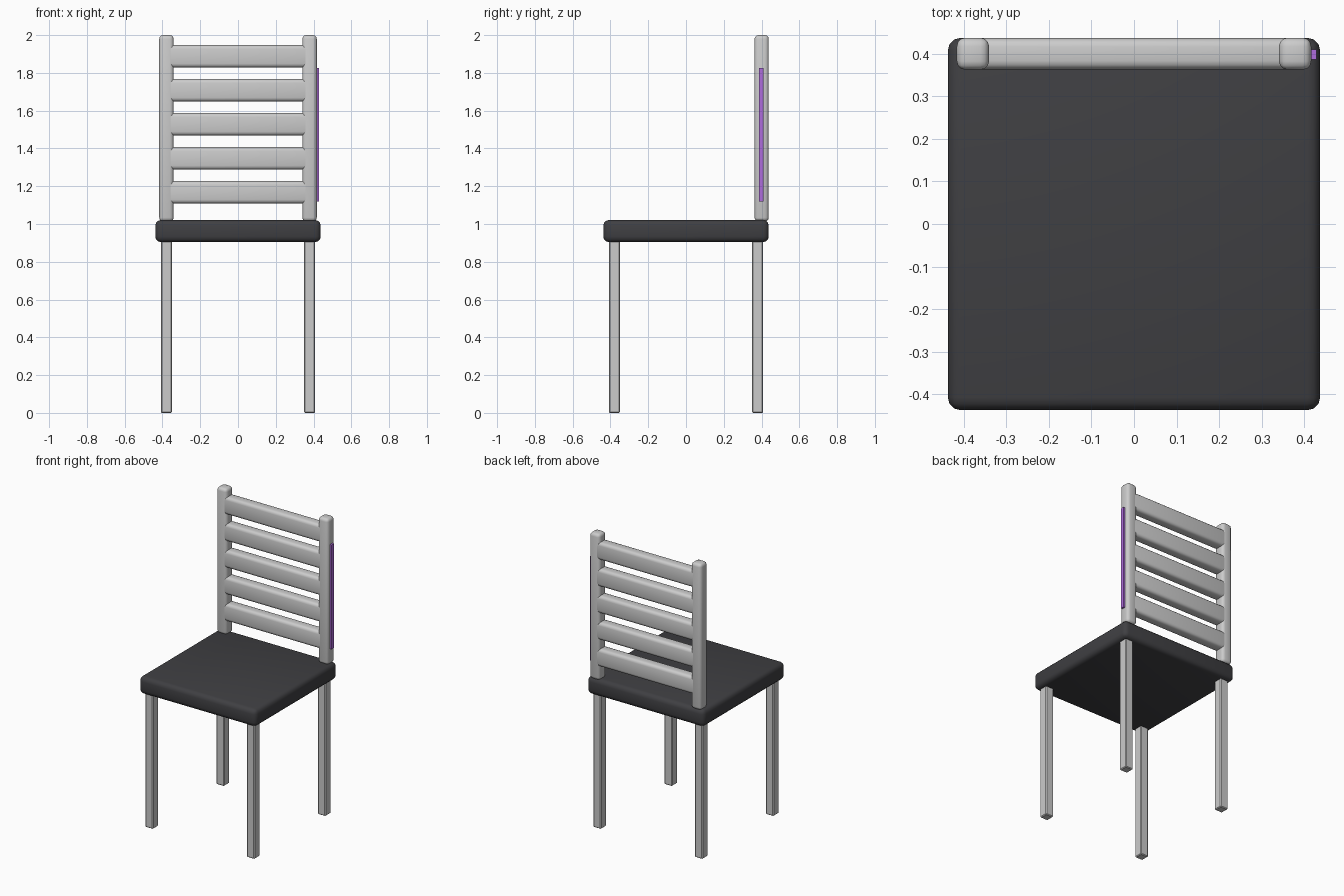
import bpy, bmesh
from math import radians
from mathutils import Vector

if "Cube" in bpy.data.objects:
    bpy.data.objects.remove(bpy.data.objects["Cube"])


def material(name, rgb):
    m = bpy.data.materials.new(name)
    m.diffuse_color = (*rgb, 1)
    m.use_nodes = True
    m.node_tree.nodes["Principled BSDF"].inputs["Base Color"].default_value = m.diffuse_color
    return m


def rounded_box(name, lo, hi, radius=0.0, segments=3, mat=None):
    """Box between two corners with bevelled edges, smooth shaded."""
    lo, hi = Vector(lo), Vector(hi)
    bm = bmesh.new()
    bmesh.ops.create_cube(bm, size=1)
    bmesh.ops.scale(bm, vec=hi - lo, verts=bm.verts)
    if radius:
        bmesh.ops.bevel(bm, geom=bm.edges[:], offset=radius, offset_type='OFFSET',
                        segments=segments, profile=0.5, affect='EDGES')
    me = bpy.data.meshes.new(name)
    bm.to_mesh(me)
    bm.free()
    ob = bpy.data.objects.new(name, me)
    ob.location = (lo + hi) / 2
    bpy.context.collection.objects.link(ob)
    if mat:
        me.materials.append(mat)
    bpy.ops.object.select_all(action='DESELECT')
    ob.select_set(True)
    bpy.context.view_layer.objects.active = ob
    bpy.ops.object.shade_smooth_by_angle(angle=radians(35))
    return ob


dark = material("dark_seat", (0.05, 0.05, 0.055))
purple = material("purple_strip", (0.43, 0.15, 0.72))

# Seat
rounded_box("seat", (-0.438, -0.438, 0.904), (0.438, 0.438, 1.021), 0.03, 3, dark)

# Legs and back posts
for side, sx in (("left", -1), ("right", 1)):
    for end, sy in (("front", -1), ("back", 1)):
        x, y = 0.379 * sx, 0.379 * sy
        rounded_box(f"{end}_{side}_leg", (x - 0.029, y - 0.029, 0),
                    (x + 0.029, y + 0.029, 0.92), 0.005, 1)
    x = 0.379 * sx
    rounded_box(f"{side}_back_post", (x - 0.038, 0.363, 1.014),
                (x + 0.038, 0.438, 2.0), 0.02, 3)

# Back slats, nearly flush with the posts
for i in range(5):
    z = 1.168 + 0.18 * i
    rounded_box(f"back_slat_{i + 1}", (-0.415, 0.364, z - 0.059),
                (0.415, 0.437, z + 0.059), 0.02, 3)

# Accent strip on the outside of the right post
rounded_box("accent_strip", (0.41, 0.387, 1.12), (0.429, 0.411, 1.825), mat=purple)
